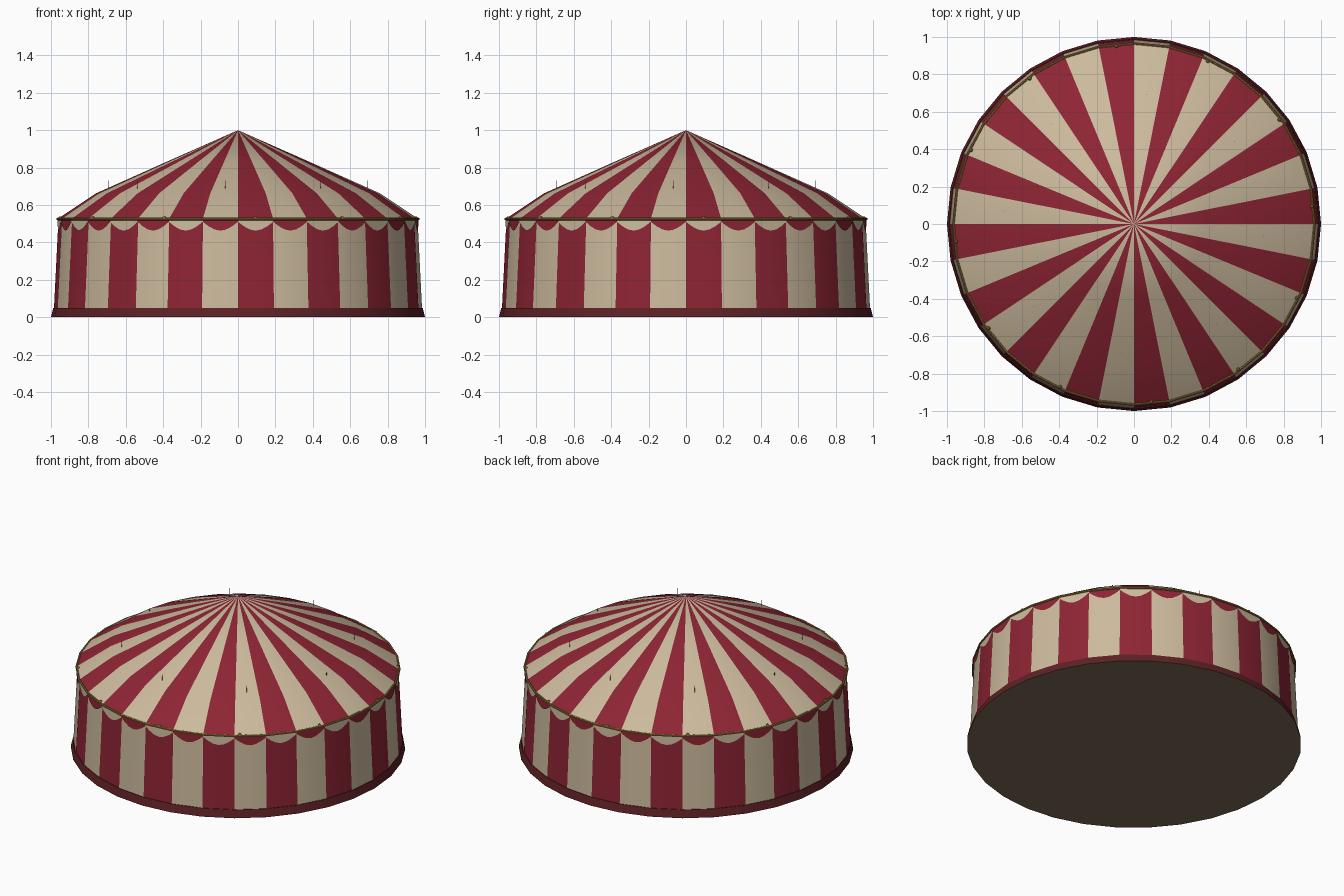
import bpy, bmesh
from math import sin, cos, pi, radians
from mathutils import Vector, Matrix

cube = bpy.data.objects.get("Cube")
if cube:
    bpy.data.objects.remove(cube)

SIDES = 32
STEP = 2 * pi / SIDES


def material(name, rgb):
    m = bpy.data.materials.new(name)
    m.use_nodes = True
    m.diffuse_color = (*rgb, 1)
    bsdf = m.node_tree.nodes["Principled BSDF"]
    bsdf.inputs["Base Color"].default_value = (*rgb, 1)
    bsdf.inputs["Roughness"].default_value = 0.8
    return m


red = material("canvas red", (0.27, 0.018, 0.034))
cream = material("canvas cream", (0.60, 0.49, 0.335))
dark_red = material("dark red trim", (0.11, 0.015, 0.018))
gold = material("old gold", (0.30, 0.18, 0.04))
wood = material("floor brown", (0.20, 0.15, 0.095))


def polar(r, angle, z):
    return Vector((r * cos(angle), r * sin(angle), z))


def finish(name, bm, mats, smooth=True):
    mesh = bpy.data.meshes.new(name)
    bm.to_mesh(mesh)
    bm.free()
    obj = bpy.data.objects.new(name, mesh)
    bpy.context.collection.objects.link(obj)
    for m in mats:
        mesh.materials.append(m)
    if smooth:
        bpy.ops.object.select_all(action='DESELECT')
        obj.select_set(True)
        bpy.context.view_layer.objects.active = obj
        bpy.ops.object.shade_smooth_by_angle(angle=radians(30))
    return obj


def lathe(name, profile, mats):
    """Revolve a bottom-to-top profile; sectors cycle through the materials."""
    bm = bmesh.new()
    rings = []
    for r, z in profile:
        if r == 0:
            rings.append([bm.verts.new((0, 0, z))] * SIDES)
        else:
            rings.append([bm.verts.new(polar(r, i * STEP, z)) for i in range(SIDES)])
    for low, high in zip(rings, rings[1:]):
        for i in range(SIDES):
            j = (i + 1) % SIDES
            corners = list(dict.fromkeys((low[i], low[j], high[j], high[i])))
            bm.faces.new(corners).material_index = i % len(mats)
    return finish(name, bm, mats)


# Striped canvas and base
lathe("roof", [(0.965, 0.525), (0.76, 0.662), (0.38, 0.832), (0, 1.0)], [red, cream])
lathe("wall", [(0.984, 0.045), (0.96, 0.525)], [red, cream])
lathe("base_band", [(1.0, 0), (0.988, 0.05), (0.975, 0.05)], [dark_red])
lathe("floor", [(0, 0.0), (1.0, 0.0)], [wood])
bpy.data.objects["floor"].data.flip_normals()

# Scalloped valance, colours opposite to the wall
bm = bmesh.new()
CUTS = 6
for i in range(SIDES):
    a, b = i * STEP, (i + 1) * STEP
    top, low = [], []
    for k in range(CUTS + 1):
        t = k / CUTS
        drop = 0.015 + 0.047 * sin(pi * t)
        top.append(bm.verts.new(polar(0.965, a, 0.525).lerp(polar(0.965, b, 0.525), t)))
        r = 0.965 + 0.05 * drop
        z = 0.525 - drop
        low.append(bm.verts.new(polar(r, a, z).lerp(polar(r, b, z), t)))
    for k in range(CUTS):
        face = bm.faces.new((low[k], low[k + 1], top[k + 1], top[k]))
        face.material_index = i % 2
finish("valance", bm, [cream, red], smooth=False)

# Gold rim around the eave
lathe("eave_rim", [(0.965 + 0.007 * cos(k * pi / 4), 0.525 + 0.007 * sin(k * pi / 4))
                   for k in range(9)], [gold])

# Small gold lamps along the rim
bm = bmesh.new()
for k in range(12):
    place = Matrix.Translation(polar(0.956, STEP / 2 + k * pi / 6, 0.529))
    bmesh.ops.create_uvsphere(bm, u_segments=10, v_segments=6, radius=0.011, matrix=place)
finish("rim_lamps", bm, [gold])

# Thin pennant pins standing on the roof
bm = bmesh.new()
for k in range(8):
    place = Matrix.Translation(polar(0.697, STEP * 3.5 + k * pi / 4, 0.705))
    bmesh.ops.create_cone(bm, cap_ends=True, segments=6, radius1=0.002, radius2=0.001,
                          depth=0.05, matrix=place)
finish("roof_pins", bm, [gold])
